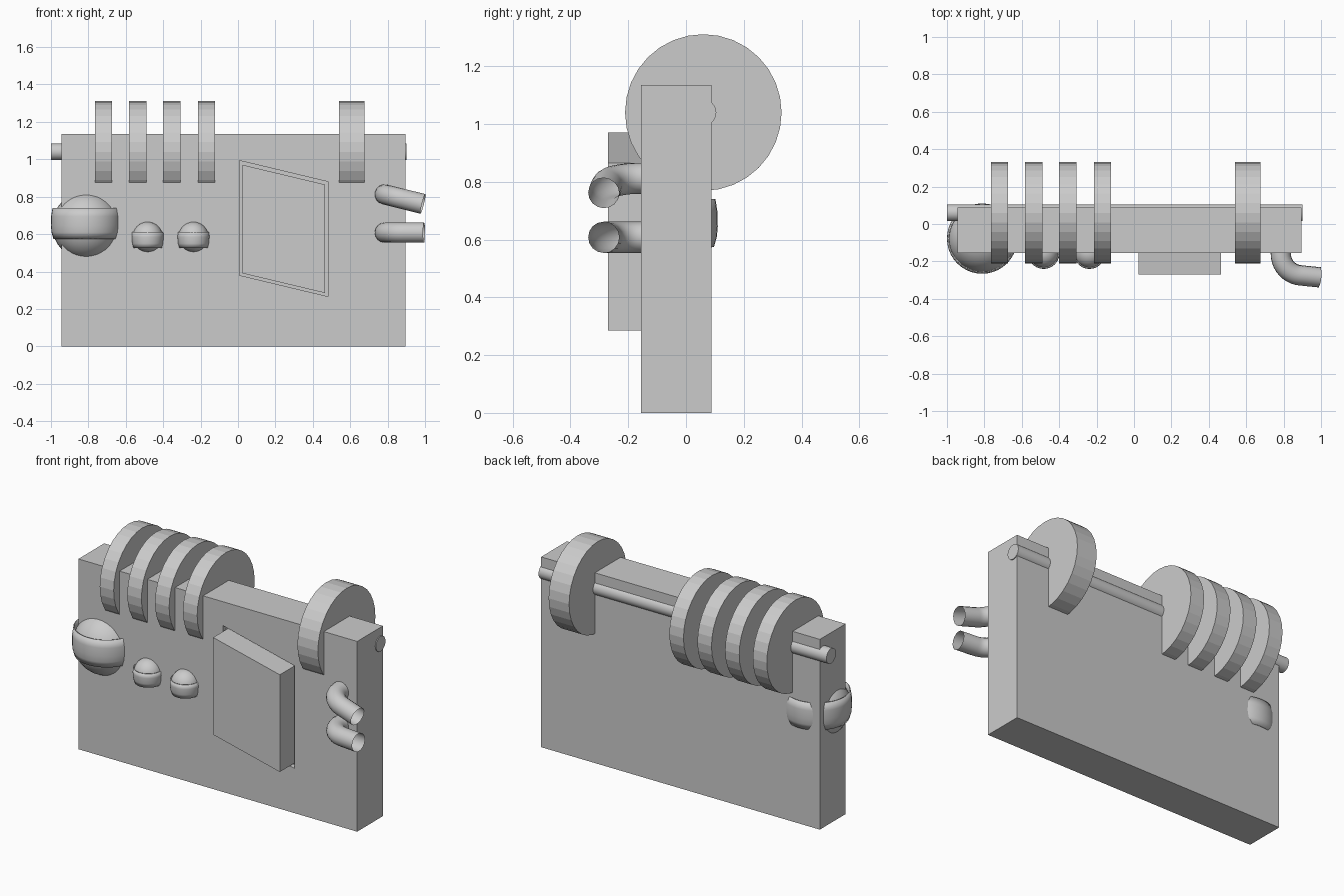
import bpy, bmesh, math
from mathutils import Vector

if "Cube" in bpy.data.objects:
    bpy.data.objects.remove(bpy.data.objects["Cube"])


def mesh_object(name, verts, faces):
    me = bpy.data.meshes.new(name)
    me.from_pydata(verts, [], faces)
    bm = bmesh.new()
    bm.from_mesh(me)
    bmesh.ops.recalc_face_normals(bm, faces=bm.faces)
    bm.to_mesh(me)
    bm.free()
    ob = bpy.data.objects.new(name, me)
    bpy.context.collection.objects.link(ob)
    return ob


def smooth(ob, angle=40):
    bpy.ops.object.select_all(action='DESELECT')
    ob.select_set(True)
    bpy.context.view_layer.objects.active = ob
    bpy.ops.object.shade_smooth_by_angle(angle=math.radians(angle))


def prism(name, outline, y0, y1):
    """Extrude an x-z outline from y0 to y1."""
    n = len(outline)
    verts = [(x, y, z) for y in (y0, y1) for x, z in outline]
    faces = [tuple(range(n)), tuple(range(2 * n - 1, n - 1, -1))]
    faces += [(i, (i + 1) % n, n + (i + 1) % n, n + i) for i in range(n)]
    return mesh_object(name, verts, faces)


def x_cylinder(name, x0, x1, radius, sides):
    bpy.ops.mesh.primitive_cylinder_add(
        vertices=sides, radius=radius, depth=x1 - x0,
        location=((x0 + x1) / 2, 0.06, 1.04), rotation=(0, math.pi / 2, 0))
    ob = bpy.context.object
    ob.name = name
    return ob


def ball_with_band(name, centre, radius, profile):
    """Sphere wrapped in a thin open band, profile = (radius, height) pairs."""
    bpy.ops.mesh.primitive_uv_sphere_add(segments=32, ring_count=16,
                                         radius=radius, location=centre)
    ball = bpy.context.object
    ball.name = name + "_ball"
    smooth(ball)
    n, m = 40, len(profile)
    verts = [(r * math.cos(2 * math.pi * i / n), r * math.sin(2 * math.pi * i / n), h)
             for r, h in profile for i in range(n)]
    faces = [(k * n + i, k * n + (i + 1) % n, (k + 1) * n + (i + 1) % n, (k + 1) * n + i)
             for k in range(m - 1) for i in range(n)]
    band = mesh_object(name + "_band", verts, faces)
    band.location = centre
    mod = band.modifiers.new("Thickness", 'SOLIDIFY')
    mod.thickness = 0.006
    mod.offset = -1
    smooth(band)


def pipe(name, z, tilt):
    """Open bent pipe leaving the front and turning towards +x."""
    pts = [Vector((0, 0.07, 0))]
    for i in range(11):
        a = math.radians(86) * i / 10
        pts.append(Vector((0.115 * (1 - math.cos(a)), -0.115 * math.sin(a), 0)))
    pts.append(Vector((0.21, -0.125, 0)))
    cu = bpy.data.curves.new(name, 'CURVE')
    cu.dimensions = '3D'
    cu.bevel_depth = 0.054
    cu.bevel_resolution = 6
    sp = cu.splines.new('POLY')
    sp.points.add(len(pts) - 1)
    for p, v in zip(sp.points, pts):
        p.co = (*v, 1)
    ob = bpy.data.objects.new(name, cu)
    bpy.context.collection.objects.link(ob)
    ob.location = (0.785, -0.16, z)
    ob.rotation_euler = (0, math.radians(tilt), 0)
    bpy.ops.object.select_all(action='DESELECT')
    ob.select_set(True)
    bpy.context.view_layer.objects.active = ob
    bpy.ops.object.convert(target='MESH')
    smooth(bpy.context.object, 50)


# Main slab
body = prism("body", [(-0.945, 0), (0.895, 0), (0.895, 1.135), (-0.945, 1.135)], -0.155, 0.088)

# Shallow slanted recess with the raised panel inside
cutter = prism("panel_recess_cutter",
               [(0.008, 0.38), (0.48, 0.267), (0.48, 0.88), (0.008, 0.993)], -0.2, -0.125)
cutter.hide_render = True
cutter.hide_viewport = True
cut = body.modifiers.new("Recess", 'BOOLEAN')
cut.operation = 'DIFFERENCE'
cut.solver = 'EXACT'
cut.object = cutter
prism("slanted_panel", [(0.025, 0.39), (0.465, 0.285), (0.465, 0.865), (0.025, 0.97)], -0.27, -0.12)

# Axle and wheels
smooth(x_cylinder("axle", -1.0, 0.9, 0.045, 24))
for i, (x0, x1) in enumerate([(-0.765, -0.673), (-0.583, -0.49), (-0.4, -0.307),
                              (-0.215, -0.122), (0.54, 0.675)]):
    x_cylinder(f"wheel_{i + 1}", x0, x1, 0.271, 32)

# Balls held by bands
ball_with_band("large", (-0.812, -0.078, 0.645), 0.182,
               [(0.175, -0.07), (0.185, -0.035), (0.188, 0), (0.187, 0.05), (0.18, 0.095)])
for i, x in enumerate((-0.483, -0.238)):
    ball_with_band(f"small_{i + 1}", (x, -0.155, 0.585), 0.08,
                   [(0.075, -0.06), (0.082, -0.035), (0.085, 0), (0.083, 0.025)])

# Bent pipes
pipe("upper_pipe", 0.812, 14)
pipe("lower_pipe", 0.608, 0)
